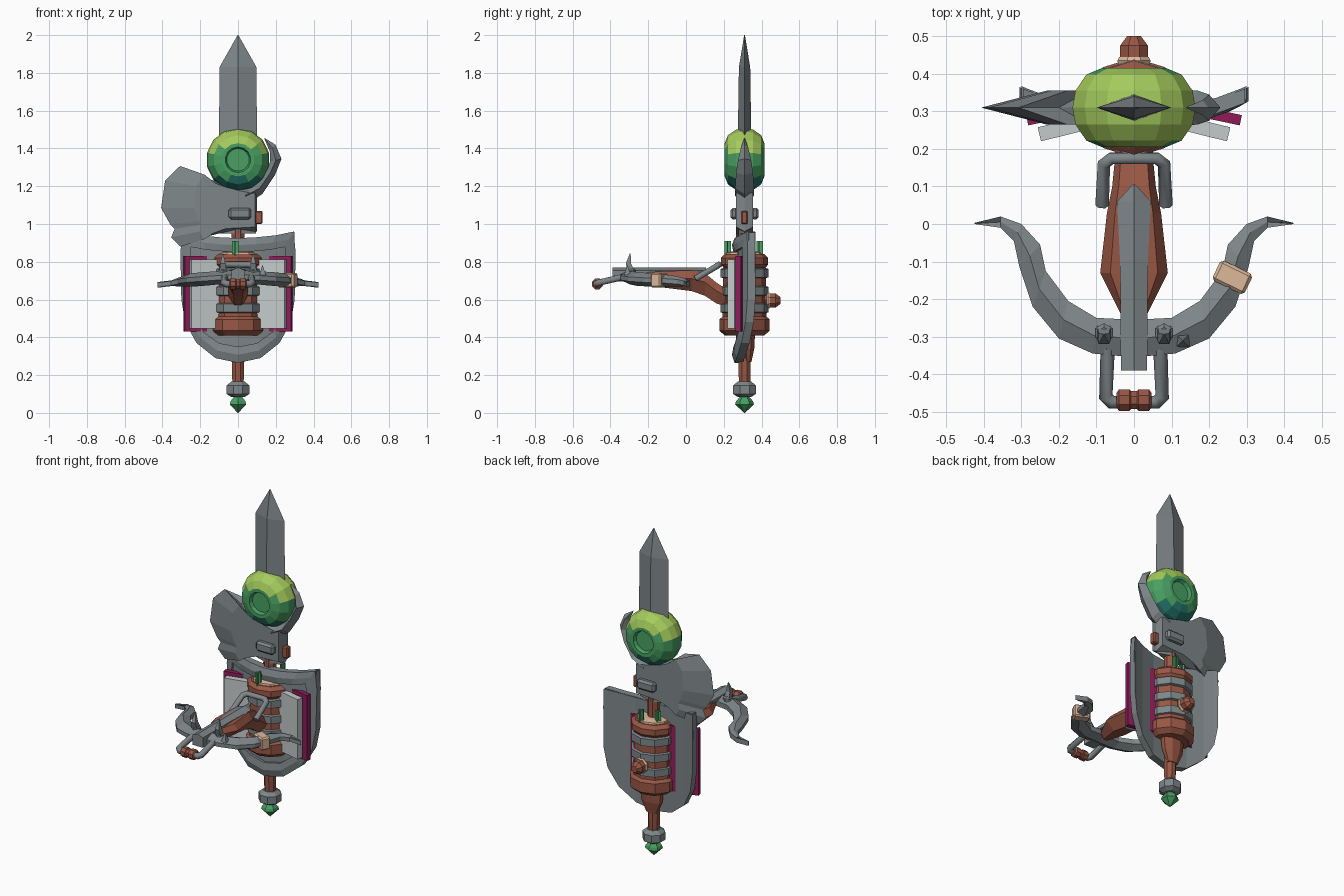
import bpy, bmesh, math
from mathutils import Vector, Matrix

if "Cube" in bpy.data.objects:
    bpy.data.objects.remove(bpy.data.objects["Cube"])

def material(name, r, g, b):
    m = bpy.data.materials.new(name)
    m.diffuse_color = [(c / 255 / 12.92 if c < 10 else ((c / 255 + .055) / 1.055) ** 2.4) for c in (r, g, b)] + [1]
    m.use_nodes = True
    m.node_tree.nodes["Principled BSDF"].inputs["Base Color"].default_value = m.diffuse_color
    return m

STEEL = material("steel grey", 126, 134, 137)
WOOD = material("leather brown", 152, 87, 69)
LIME = material("lime", 164, 202, 92)
GREEN = material("green", 72, 160, 98)
TEAL = material("teal", 36, 116, 104)
PAGE = material("paper", 196, 202, 203)
COVER = material("magenta", 142, 28, 88)
TAN = material("tan", 220, 184, 154)
CY = 0.31  # depth of the main weapon stack

def finish(name, bm, *mats):
    bmesh.ops.recalc_face_normals(bm, faces=bm.faces)
    me = bpy.data.meshes.new(name)
    bm.to_mesh(me)
    bm.free()
    for m in mats:
        me.materials.append(m)
    ob = bpy.data.objects.new(name, me)
    bpy.context.collection.objects.link(ob)
    return ob

def loft(name, rings, mat, closed=False):
    bm = bmesh.new()
    vs = [[bm.verts.new(p) for p in r] for r in rings]
    n = len(rings[0])
    pairs = list(zip(vs, vs[1:])) + ([(vs[-1], vs[0])] if closed else [])
    for a, b in pairs:
        for i in range(n):
            j = (i + 1) % n
            bm.faces.new((a[i], a[j], b[j], b[i]))
    if not closed:
        bm.faces.new(vs[0])
        bm.faces.new(vs[-1])
    return finish(name, bm, mat)

def lathe(name, prof, mat, loc, sides=10, axis='Z', sy=1.0):
    # prof holds (radius, height) pairs
    rot = {'Z': Matrix(), 'Y': Matrix.Rotation(-math.pi / 2, 4, 'X'), 'X': Matrix.Rotation(math.pi / 2, 4, 'Y')}[axis]
    rings = []
    for r, h in prof:
        ring = []
        for i in range(sides):
            a = 2 * math.pi * (i + .5) / sides
            ring.append(rot @ Vector((r * math.cos(a), r * math.sin(a) * sy, h)) + Vector(loc))
        rings.append(ring)
    return loft(name, rings, mat)

def box(name, loc, size, mat, rz=0.0, ry=0.0, bev=0.0):
    bm = bmesh.new()
    bmesh.ops.create_cube(bm, size=1)
    bmesh.ops.scale(bm, vec=size, verts=bm.verts)
    if bev:
        bmesh.ops.bevel(bm, geom=bm.edges[:], offset=bev, segments=1, affect='EDGES')
    m = Matrix.Translation(loc) @ Matrix.Rotation(rz, 4, 'Z') @ Matrix.Rotation(ry, 4, 'Y')
    bmesh.ops.transform(bm, matrix=m, verts=bm.verts)
    return finish(name, bm, mat)

def tube(name, pts, r, mat):
    cu = bpy.data.curves.new(name, 'CURVE')
    cu.dimensions = '3D'
    cu.bevel_depth, cu.bevel_resolution, cu.use_fill_caps = r, 1, True
    sp = cu.splines.new('POLY')
    sp.points.add(len(pts) - 1)
    for p, q in zip(sp.points, pts):
        p.co = (*q, 1)
    cu.materials.append(mat)
    ob = bpy.data.objects.new(name, cu)
    bpy.context.collection.objects.link(ob)

# Sword: diamond blade, grip, pommel and gem
loft("sword_blade", [[(w, CY, z), (0, CY - t, z), (-w, CY, z), (0, CY + t, z)]
     for z, w, t in ((.95, .095, .035), (1.5, .1, .035), (1.83, .098, .03), (2, .002, .002))], STEEL)
lathe("sword_grip", [(.032, .14), (.036, .3), (.036, 1.0)], WOOD, (0, CY, 0), 8)
lathe("grip_swell", [(.036, .27), (.068, .34), (.08, .45)], WOOD, (0, .33, 0), 8, sy=.5)
lathe("pommel_ring", [(.04, .085), (.065, .1), (.065, .145), (.04, .165)], STEEL, (0, CY, 0), 8)
lathe("pommel_gem", [(.002, 0), (.05, .045), (.045, .062), (.02, .09)], GREEN, (0, CY, 0), 6)

# Axe head: thick plate thinning to its edge, plus curved back hook
edge = [(.1, .96), (.1, 1.18), (.03, 1.2), (-.13, 1.23), (-.2, 1.25), (-.307, 1.307), (-.386, 1.23), (-.407, 1.085),
        (-.36, 1.0), (-.335, .975), (-.354, .93), (-.305, .88), (-.22, .92), (-.1, .95)]
inner = [(.09 if x > .05 else -.02 + (x + .02) * .55, 1.08 + (z - 1.08) * .8) for x, z in edge]
loft("axe_head", [[(x, CY - .045, z) for x, z in inner], [(x, CY, z) for x, z in edge],
                  [(x, CY + .045, z) for x, z in inner]], STEEL)
hook = [(.04, 1.1, .04, 1.2, .05), (.13, 1.16, .1, 1.22, .05), (.196, 1.26, .145, 1.28, .045),
        (.23, 1.345, .17, 1.33, .035), (.198, 1.42, .168, 1.385, .02), (.14, 1.456, .14, 1.45, .002)]
loft("axe_back_hook", [[(a, CY, b), ((a + c) / 2, CY - t, (b + d) / 2), (c, CY, d), ((a + c) / 2, CY + t, (b + d) / 2)]
                       for a, b, c, d, t in hook], STEEL)
for y in (CY - .055, CY + .055):
    box("axe_bolt", (.01, y, 1.055), (.12, .04, .06), STEEL, bev=.012)
box("axe_handle_stub", (.105, CY, 1.035), (.05, .035, .07), WOOD, bev=.006)

# Potion flask: turned about y, coloured by height
half = [(.06, .085), (.068, .105), (.088, .105), (.13, .088), (.16, .045)]
flask = lathe("potion_flask", [(r, -h) for r, h in half] + [(.168, 0)] + [(r, h) for r, h in half[::-1]],
              GREEN, (0, CY, 1.34), 14, 'Y')
flask.data.materials.append(LIME)
flask.data.materials.append(TEAL)
for f in flask.data.polygons:
    z = f.center.z
    if math.hypot(f.center.x, z - 1.34) > .09:
        f.material_index = 1 if z > 1.40 else 2 if z < 1.245 else 0

# Shield: curved plate with raised rim
def bow_y(x):
    return .265 + .75 * x * x

side = [(.0, .265), (.12, .29), (.22, .37), (.28, .48), (.3, .6), (.305, .85), (.295, .96)]
def top(x):
    return .925 + .35 * x * x
cols = [(-x, z) for x, z in side[:0:-1] if x != .305 and x != .295] + [(x, z) for x, z in side if x < .301]
loft("shield_plate", [[(x, bow_y(x), z), (x, bow_y(x), top(x)), (x, bow_y(x) + .035, top(x)), (x, bow_y(x) + .035, z)]
                      for x, z in cols], STEEL)
outline = side + [(.2, .94), (.1, .93), (0, .925)]
outline += [(-x, z) for x, z in outline[-2:0:-1]]
rim = []
for x, z in outline:
    ix, iz = x * .84, .62 + (z - .62) * .76
    rim.append([(x, bow_y(x) + .03, z), (x, bow_y(x) - .008, z), ((x + ix) / 2, bow_y(x) - .022, (z + iz) / 2),
                (ix, bow_y(ix) - .014, iz), (ix, bow_y(ix) + .02, iz)])
loft("shield_rim", rim, STEEL, closed=True)

# Open book: two tilted covers with page blocks
for s in (-1, 1):
    box("book_cover", (s * .145, .306, .63), (.285, .028, .4), COVER, rz=-s * .21)
    box("book_pages", (s * .133, .268, .63), (.245, .038, .365), PAGE, rz=-s * .24)

# Quiver: turned body, bands, tan mouth and arrow fletchings
lathe("quiver_body", [(.11, .41), (.14, .435), (.14, .495), (.122, .51), (.118, .77), (.132, .785), (.132, .82),
                      (.11, .84)], WOOD, (0, CY, 0), 10, sy=.95)
for z in (.555, .645, .74):
    lathe("quiver_band", [(.115, z - .027), (.132, z - .022), (.132, z + .022), (.115, z + .027)], STEEL,
          (0, CY, 0), 10, sy=.97)
lathe("quiver_mouth", [(.1, .83), (.095, .85), (.06, .855)], TAN, (0, CY, 0), 10)
for i, (x, y) in enumerate(((-.015, .22), (.05, .27), (-.055, .35), (.03, .39))):
    for k in (0, 1):
        box("fletching", (x, y, .87), (.034, .007, .08), GREEN, rz=i + k * math.pi / 2)

# Crossbow stock, butt knob and rail
loft("crossbow_stock", [[(w, y, b + (t - b) * .6), (w * .7, y, t), (-w * .7, y, t), (-w, y, b + (t - b) * .6),
                         (-w * .4, y, b), (w * .4, y, b)] for y, w, b, t in
     ((-.25, .03, .675, .74), (-.13, .09, .665, .75), (.03, .072, .645, .755), (.1, .058, .62, .74),
      (.16, .052, .58, .69), (.22, .05, .56, .65), (.44, .03, .56, .62))], WOOD)
lathe("butt_knob", [(.025, .42), (.04, .445), (.04, .475), (.02, .5)], WOOD, (0, 0, .595), 8, 'Y')
lathe("butt_ring", [(.045, .425), (.048, .435), (.042, .445)], TAN, (0, 0, .595), 8, 'Y')
loft("crossbow_rail", [[(w, y, .735), (w, y, .755), (0, y, .77), (-w, y, .755), (-w, y, .735)]
                       for y, w in ((-.39, .035), (-.1, .037), (.06, .045), (.105, .004))], STEEL)
box("rail_nose", (0, -.35, .725), (.07, .08, .06), STEEL)

# Crossbow limbs: tapering crescent
st = [(.0, -.355, 0, -.255, .685, .755), (.11, -.345, .1, -.25, .68, .75), (.2, -.305, .175, -.205, .672, .745),
      (.27, -.22, .235, -.125, .668, .738), (.305, -.115, .25, -.055, .668, .73), (.32, -.045, .3, .0, .67, .718),
      (.355, -.01, .355, .02, .672, .7), (.425, 0, .425, .003, .676, .68)]
def limb(s, a, b, c, d, lo, hi):
    m = (lo + hi) / 2
    return [(s * a, b, m - .012), (s * a, b, m + .012), (s * (a + c) / 2, (b + d) / 2, hi), (s * c, d, m + .015),
            (s * c, d, m - .015), (s * (a + c) / 2, (b + d) / 2, lo)]
loft("crossbow_limbs", [limb(-1, *p) for p in st[:0:-1]] + [limb(1, *p) for p in st], STEEL)
box("limb_wrap", (.262, -.142, .703), (.095, .06, .076), TAN, rz=-.45, bev=.008)

# Hooks and nuts on the limbs
for s in (-1, 1):
    lathe("limb_nut", [(.026, .73), (.026, .755), (.015, .765)], STEEL, (s * .08, -.29, 0), 6)
    loft("limb_hook", [[(s * .08 + dx * r, y + dy * r, z) for dx, dy in ((1, 1), (-1, 1), (-1, -1), (1, -1))]
                       for y, z, r in ((-.29, .75, .018), (-.305, .79, .014), (-.295, .845, .002))], STEEL)
lathe("limb_spike", [(.025, .73), (.002, .78)], STEEL, (.13, -.31, 0), 4)

# Front stirrup with grip, and rear cocking lever
tube("stirrup", [(-.07, -.33, .72), (-.075, -.46, .69), (-.06, -.475, .683), (.06, -.475, .683), (.075, -.46, .69),
                 (.07, -.33, .72)], .019, STEEL)
lathe("stirrup_grip", [(.022, -.046), (.031, -.04), (.031, -.012), (.026, -.008), (.026, .008), (.031, .012),
                       (.031, .04), (.022, .046)], WOOD, (0, -.469, .683), 8, 'X')
tube("cocking_lever", [(-.085, .05, .71), (-.08, .16, .775), (-.06, .175, .785), (.06, .175, .785), (.08, .16, .775),
                       (.085, .05, .71)], .018, STEEL)
